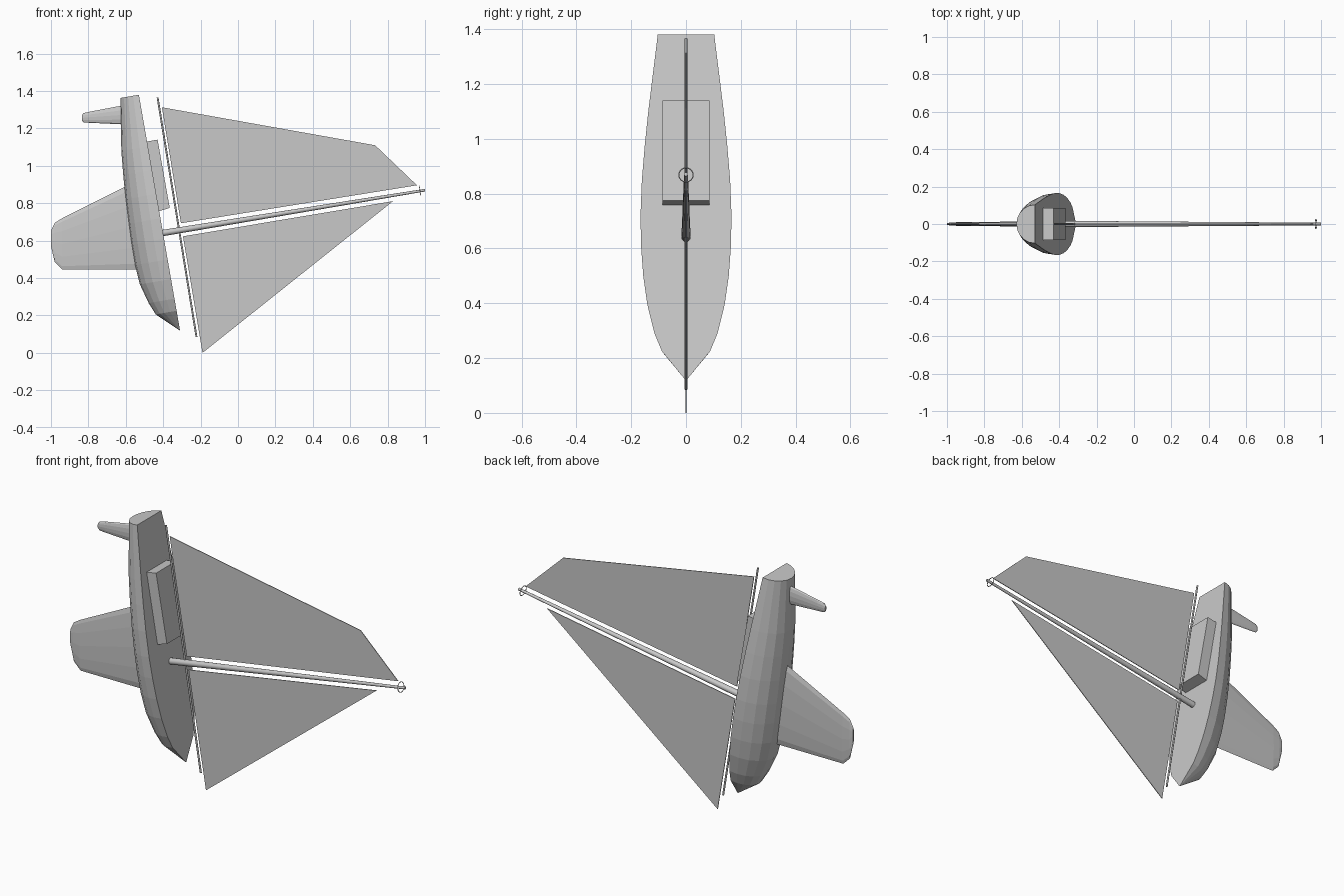
import bpy, bmesh, math
from mathutils import Vector

cube = bpy.data.objects.get("Cube")
if cube:
    bpy.data.objects.remove(cube, do_unlink=True)

grey = bpy.data.materials.new("plain_grey")
grey.use_nodes = True
grey.diffuse_color = (0.58, 0.58, 0.58, 1)
grey.node_tree.nodes["Principled BSDF"].inputs["Base Color"].default_value = grey.diffuse_color


def finish(name, bm):
    bmesh.ops.remove_doubles(bm, verts=bm.verts[:], dist=0.0005)
    bmesh.ops.recalc_face_normals(bm, faces=bm.faces[:])
    mesh = bpy.data.meshes.new(name)
    bm.to_mesh(mesh)
    bm.free()
    mesh.materials.append(grey)
    obj = bpy.data.objects.new(name, mesh)
    bpy.context.collection.objects.link(obj)
    return obj


def loft(name, rings, smooth=False):
    """Skin closed rings of equal length and cap both ends."""
    bm = bmesh.new()
    loops = [[bm.verts.new(p) for p in ring] for ring in rings]
    for a, b in zip(loops, loops[1:]):
        for i in range(len(a)):
            j = (i + 1) % len(a)
            f = bm.faces.new((a[i], a[j], b[j], b[i]))
            f.smooth = smooth
    bm.faces.new(loops[0])
    bm.faces.new(loops[-1])
    return finish(name, bm)


def plate(name, outline, half):
    """Extrude an outline in the x-z plane symmetrically across y."""
    return loft(name, [[(x, y, z) for x, z in outline] for y in (-half, half)])


def rod(name, start, end, r1, r2, sides=12):
    a, b = Vector((start[0], 0, start[1])), Vector((end[0], 0, end[1]))
    side = Vector((0, 1, 0))
    up = (b - a).normalized().cross(side)
    turn = [2 * math.pi * i / sides for i in range(sides)]
    return loft(name, [[c + r * (side * math.cos(t) + up * math.sin(t)) for t in turn]
                       for c, r in ((a, r1), (b, r2))], True)


def fin(name, stations, sides=12):
    """Foil from stations of x, low z, high z and half thickness."""
    turn = [2 * math.pi * i / sides for i in range(sides)]
    return loft(name, [[(x, h * math.sin(t), (lo + hi) / 2 + (hi - lo) / 2 * math.cos(t))
                        for t in turn] for x, lo, hi, h in stations])


# Hull: half-round sections hung from the leaning deck line
def deck_x(z):
    return -0.31 - 0.1746 * (z - 0.12)


def hull_section(z, width, depth, steps=10):
    turn = [math.pi * i / steps for i in range(steps + 1)]
    return [(deck_x(z) - 0.985 * depth * math.sin(t), width * math.cos(t),
             z - 0.172 * depth * math.sin(t)) for t in turn]


hull_stations = [(0.12, 0.002, 0.002), (0.225, 0.088, 0.113), (0.29, 0.115, 0.14),
                 (0.395, 0.141, 0.169), (0.5, 0.156, 0.177), (0.61, 0.164, 0.177),
                 (0.72, 0.166, 0.173), (0.85, 0.161, 0.166), (0.98, 0.15, 0.156),
                 (1.105, 0.137, 0.144), (1.38, 0.103, 0.1)]
loft("hull", [hull_section(*s) for s in hull_stations])

# Cabin on the deck
plate("cabin", [(-0.487, 1.13), (-0.43, 1.14), (-0.365, 0.775), (-0.43, 0.755)], 0.085)

# Keel and rudder
fin("keel", [(-0.5, 0.445, 0.94, 0.014), (-0.94, 0.445, 0.72, 0.01),
             (-0.98, 0.485, 0.695, 0.008), (-1.0, 0.57, 0.655, 0.005)])
fin("rudder", [(-0.58, 1.22, 1.33, 0.012), (-0.79, 1.23, 1.29, 0.009),
               (-0.825, 1.232, 1.282, 0.008), (-0.835, 1.242, 1.27, 0.005)])

# Mast, boom and masthead ring
rod("mast", (-0.407, 0.64), (1.0, 0.87), 0.017, 0.007)
rod("boom", (-0.222, 0.085), (-0.43, 1.366), 0.005, 0.005, 8)
bpy.ops.mesh.primitive_torus_add(major_radius=0.026, minor_radius=0.002, major_segments=24,
                                 minor_segments=6, location=(0.973, 0, 0.868),
                                 rotation=(0, math.radians(81), 0))
ring = bpy.context.object
ring.name = "masthead_ring"
ring.data.materials.append(grey)

# Sails
plate("main_sail", [(-0.407, 1.313), (0.733, 1.11), (0.957, 0.896), (-0.305, 0.693)], 0.002)
plate("fore_sail", [(-0.294, 0.623), (0.829, 0.811), (-0.19, 0.0)], 0.002)
